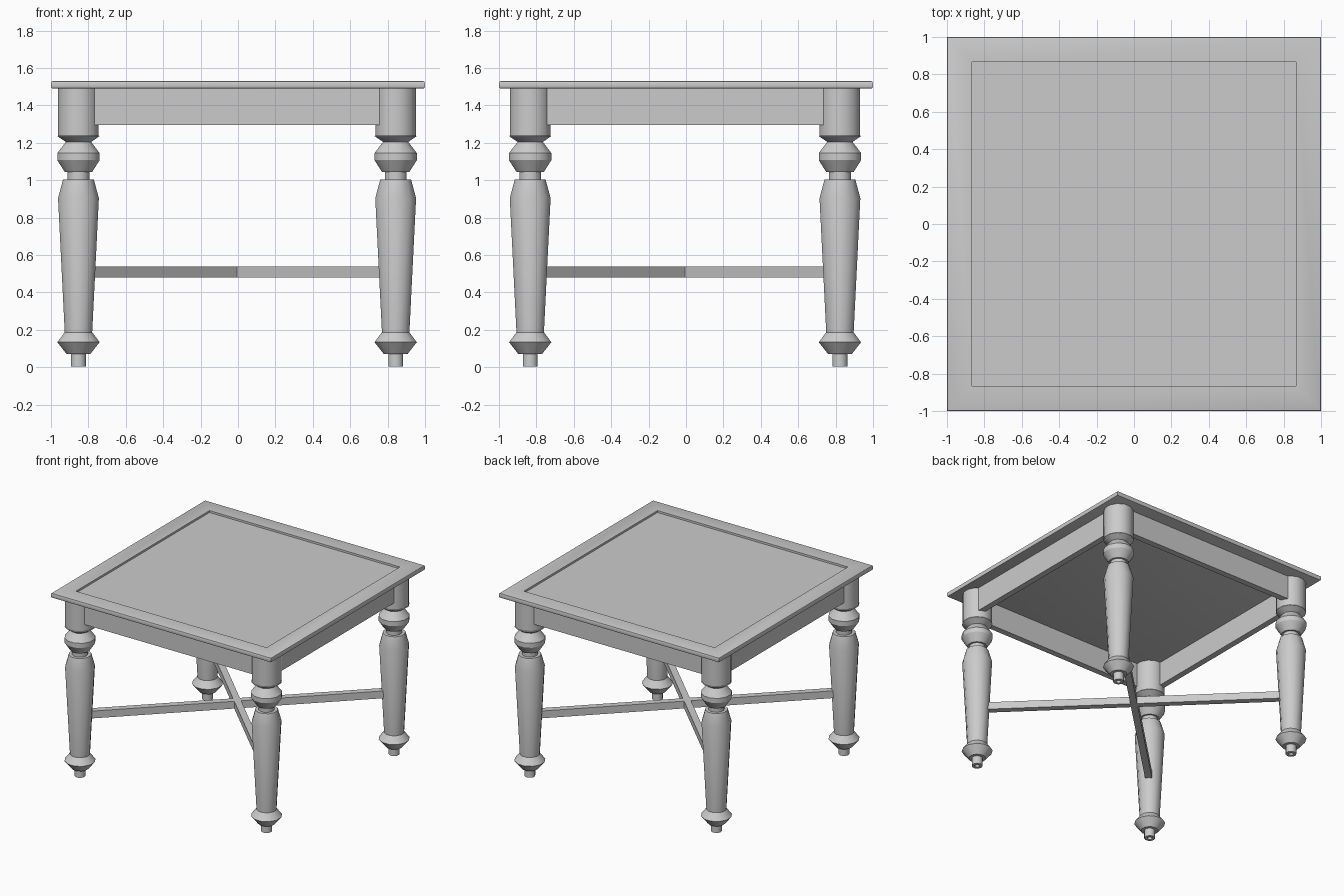
import bpy, bmesh, math
from mathutils import Matrix

cube = bpy.data.objects.get("Cube")
if cube:
    bpy.data.objects.remove(cube, do_unlink=True)

GREY = (0.6, 0.6, 0.6, 1)
wood = bpy.data.materials.new("plain grey")
wood.use_nodes = True
wood.diffuse_color = GREY
wood.node_tree.nodes["Principled BSDF"].inputs["Base Color"].default_value = GREY


def add_object(name, bm):
    bmesh.ops.recalc_face_normals(bm, faces=bm.faces)
    mesh = bpy.data.meshes.new(name)
    bm.to_mesh(mesh)
    bm.free()
    mesh.materials.append(wood)
    obj = bpy.data.objects.new(name, mesh)
    bpy.context.collection.objects.link(obj)
    return obj


def box(name, size, centre, turn=0):
    bm = bmesh.new()
    bmesh.ops.create_cube(bm, size=1)
    bm.transform(Matrix.Translation(centre) @ Matrix.Rotation(turn, 4, "Z")
                 @ Matrix.Diagonal((*size, 1)))
    return add_object(name, bm)


def turned(name, profile, centre, sides=12):
    """Lathe a (radius, height) profile into a closed solid."""
    bm = bmesh.new()
    rings = [[bm.verts.new((r * math.cos(a), r * math.sin(a), z))
              for a in (math.tau * (i + 0.5) / sides for i in range(sides))]
             for r, z in profile]
    for low, high in zip(rings, rings[1:]):
        for i in range(sides):
            j = (i + 1) % sides
            bm.faces.new((low[i], low[j], high[j], high[i]))
    bm.faces.new(rings[0])
    bm.faces.new(rings[-1])
    bm.transform(Matrix.Translation(centre))
    return add_object(name, bm)


# Table top: slab with softened rim and a shallow sunken panel
TOP, UNDER, PANEL = 1.53, 1.49, 0.815
bm = bmesh.new()
bmesh.ops.create_cube(bm, size=1)
bm.transform(Matrix.Translation((0, 0, (TOP + UNDER) / 2))
             @ Matrix.Diagonal((2, 2, TOP - UNDER, 1)))
rim = [e for e in bm.edges if abs(e.verts[0].co.z - e.verts[1].co.z) < 0.001]
bmesh.ops.bevel(bm, geom=rim, offset=0.01, segments=2, profile=0.5, affect="EDGES")
panel = max(bm.faces, key=lambda f: f.calc_center_median().z)
bmesh.ops.inset_region(bm, faces=[panel], thickness=0.99 - PANEL)
bmesh.ops.inset_region(bm, faces=[panel], thickness=0.0005)
for v in panel.verts:
    v.co.z -= 0.016
table_top = add_object("table_top", bm)

# Turned legs: foot peg with a small hollow, foot bead, taper, neck, bead, block
LEG = [(0.018, 0.03), (0.018, 0.005), (0.041, 0.005), (0.041, 0.07),
       (0.065, 0.07), (0.117, 0.134), (0.076, 0.187),
       (0.113, 0.904), (0.085, 1.005), (0.06, 1.005), (0.06, 1.043),
       (0.075, 1.043), (0.117, 1.107), (0.117, 1.145), (0.07, 1.205),
       (0.116, 1.235), (0.112, 1.24), (0.112, UNDER)]
CX, CY = -0.005, -0.005
LX, LY = 0.848, 0.828
smooth = [table_top]
for side, sx in (("left", 1), ("right", -1)):
    for end, sy in (("front", -1), ("back", 1)):
        smooth.append(turned(f"{end}_{side}_leg", LEG, (CX + sx * LX, CY + sy * LY, 0)))

# Apron boards between the legs
AZ, AH, THICK = 1.3925, 0.195, 0.05
for name, s in (("front_apron", -1), ("back_apron", 1)):
    box(name, (2 * LX, THICK, AH), (CX, CY + s * 0.87, AZ))
for name, s in (("right_apron", -1), ("left_apron", 1)):
    box(name, (THICK, 2 * LY, AH), (CX + s * 0.885, CY, AZ))

# Crossed diagonal stretchers
angle = math.atan2(LY, LX)
for name, s in (("rising_stretcher", 1), ("falling_stretcher", -1)):
    box(name, (2 * math.hypot(LX, LY), 0.052, 0.06), (CX, CY, 0.51), s * angle)

# Smooth the round parts while keeping crisp edges
bpy.ops.object.select_all(action="DESELECT")
for obj in smooth:
    obj.select_set(True)
bpy.context.view_layer.objects.active = table_top
bpy.ops.object.shade_smooth_by_angle(angle=math.radians(32))
